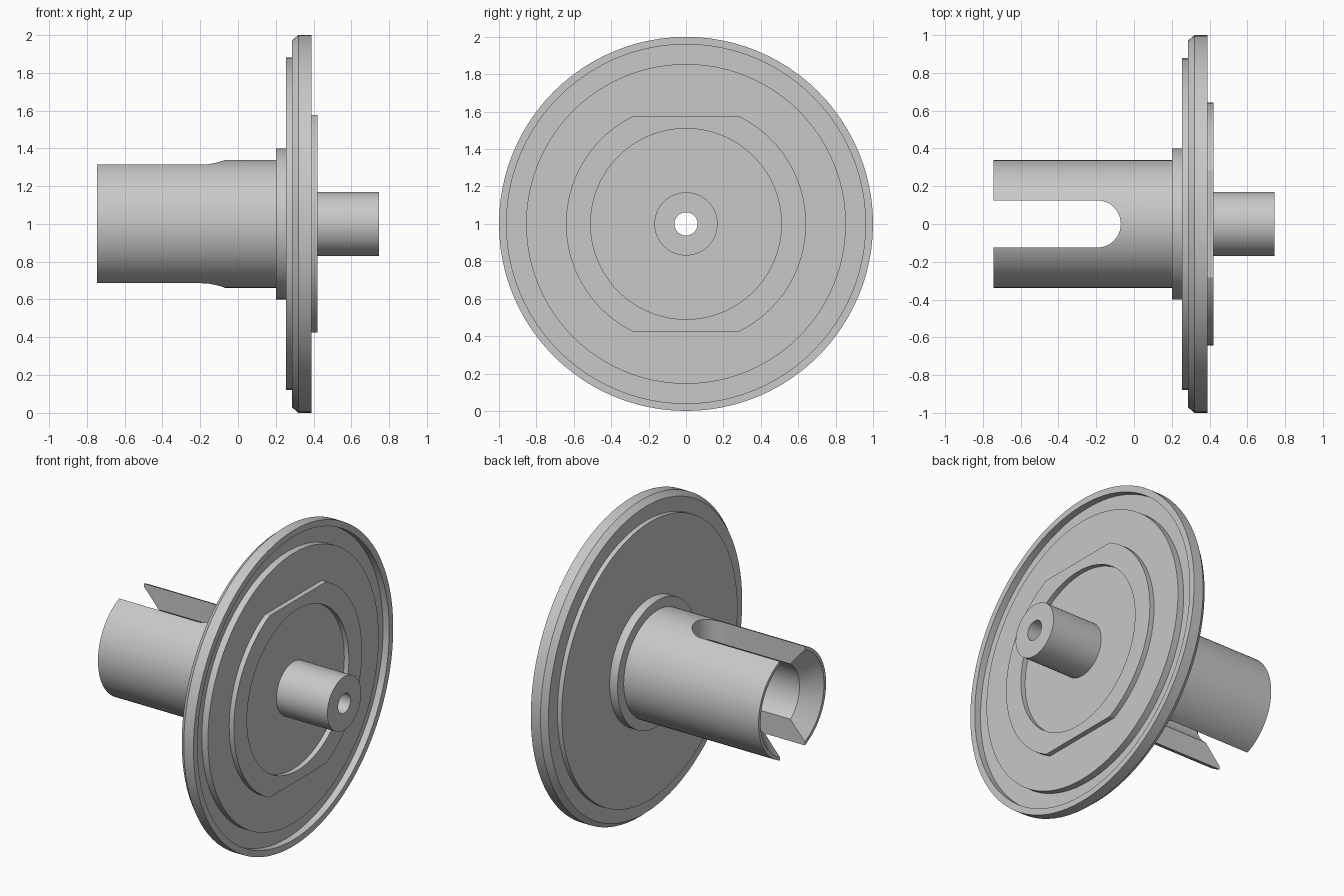
import bpy, bmesh
from math import sin, cos, pi, radians

if "Cube" in bpy.data.objects:
    bpy.data.objects.remove(bpy.data.objects["Cube"])

SEGMENTS = 96
AXIS_Z = 1.0      # height of the turning axis, which runs along x
HOLE = 0.062      # radius of the hole through the spindle
FACE = 0.388      # x of the flange's outer face

grey = bpy.data.materials.new("plain grey")
grey.use_nodes = True
colour = (0.58, 0.58, 0.58, 1)
grey.diffuse_color = colour
grey.node_tree.nodes["Principled BSDF"].inputs["Base Color"].default_value = colour


def finish(name, bm):
    bmesh.ops.recalc_face_normals(bm, faces=bm.faces)
    mesh = bpy.data.meshes.new(name)
    bm.to_mesh(mesh)
    bm.free()
    mesh.materials.append(grey)
    obj = bpy.data.objects.new(name, mesh)
    bpy.context.collection.objects.link(obj)
    return obj


def lathe(name, profile, flat=None):
    """Turn a closed (x, radius) profile; flat limits the outer height."""
    bm = bmesh.new()
    rings = []
    for i in range(SEGMENTS):
        a = 2 * pi * i / SEGMENTS
        ring = []
        for x, r in profile:
            z = r * sin(a)
            if flat:
                z = max(-flat, min(flat, z))
            ring.append(bm.verts.new((x, r * cos(a), AXIS_Z + z)))
        rings.append(ring)
    n = len(profile)
    for i in range(SEGMENTS):
        p, q = rings[i], rings[(i + 1) % SEGMENTS]
        for j in range(n):
            k = (j + 1) % n
            bm.faces.new((p[j], p[k], q[k], q[j]))
    return finish(name, bm)


def select_only(obj):
    bpy.ops.object.select_all(action='DESELECT')
    obj.select_set(True)
    bpy.context.view_layer.objects.active = obj


# Stepped flange with a chamfered rim and a shallow groove inside it
flange = lathe("flange", [
    (0.2, HOLE), (0.2, 0.4), (0.255, 0.4), (0.255, 0.88), (0.285, 0.88),
    (0.285, 0.97), (0.32, 1), (FACE, 1), (FACE, 0.96), (0.345, 0.96),
    (0.345, 0.855), (FACE, 0.855), (FACE, HOLE)])

# Raised ring with flats at top and bottom, meeting the arc at exact corners
ring_radius = 0.642
boss = lathe("flatted_ring", [
    (0.38, 0.51), (0.38, ring_radius), (0.42, ring_radius), (0.42, 0.51)],
    flat=ring_radius * sin(radians(63.75)))

# Hollow spindle
spindle = lathe("spindle", [
    (FACE, HOLE), (FACE, 0.169), (0.745, 0.169), (0.745, HOLE)])

# Sleeve with a countersunk mouth
sleeve = lathe("slotted_sleeve", [
    (-0.745, 0.317), (-0.745, 0.338), (0.21, 0.338), (0.21, 0.215), (-0.645, 0.215)])

# Round-ended slot cut through the sleeve from top to bottom
bm = bmesh.new()
half, end = 0.125, -0.195
outline = [(-1, half), (-1, -half)]
outline += [(end + half * cos(a), half * sin(a))
            for a in (radians(-90 + 7.5 * i) for i in range(25))]
face = bm.faces.new([bm.verts.new((x, y, 0.5)) for x, y in outline])
top = bmesh.ops.extrude_face_region(bm, geom=[face])["geom"]
bmesh.ops.translate(bm, vec=(0, 0, 1),
                    verts=[v for v in top if isinstance(v, bmesh.types.BMVert)])
cutter = finish("slot_cutter", bm)
cutter.hide_render = True

select_only(sleeve)
cut = sleeve.modifiers.new("slot", 'BOOLEAN')
cut.operation = 'DIFFERENCE'
cut.solver = 'EXACT'
cut.object = cutter
bpy.ops.object.modifier_apply(modifier=cut.name)
bpy.data.objects.remove(cutter)

# Smooth round walls, crisp edges
for obj in (flange, boss, spindle, sleeve):
    select_only(obj)
    bpy.ops.object.shade_smooth_by_angle(angle=radians(25))
